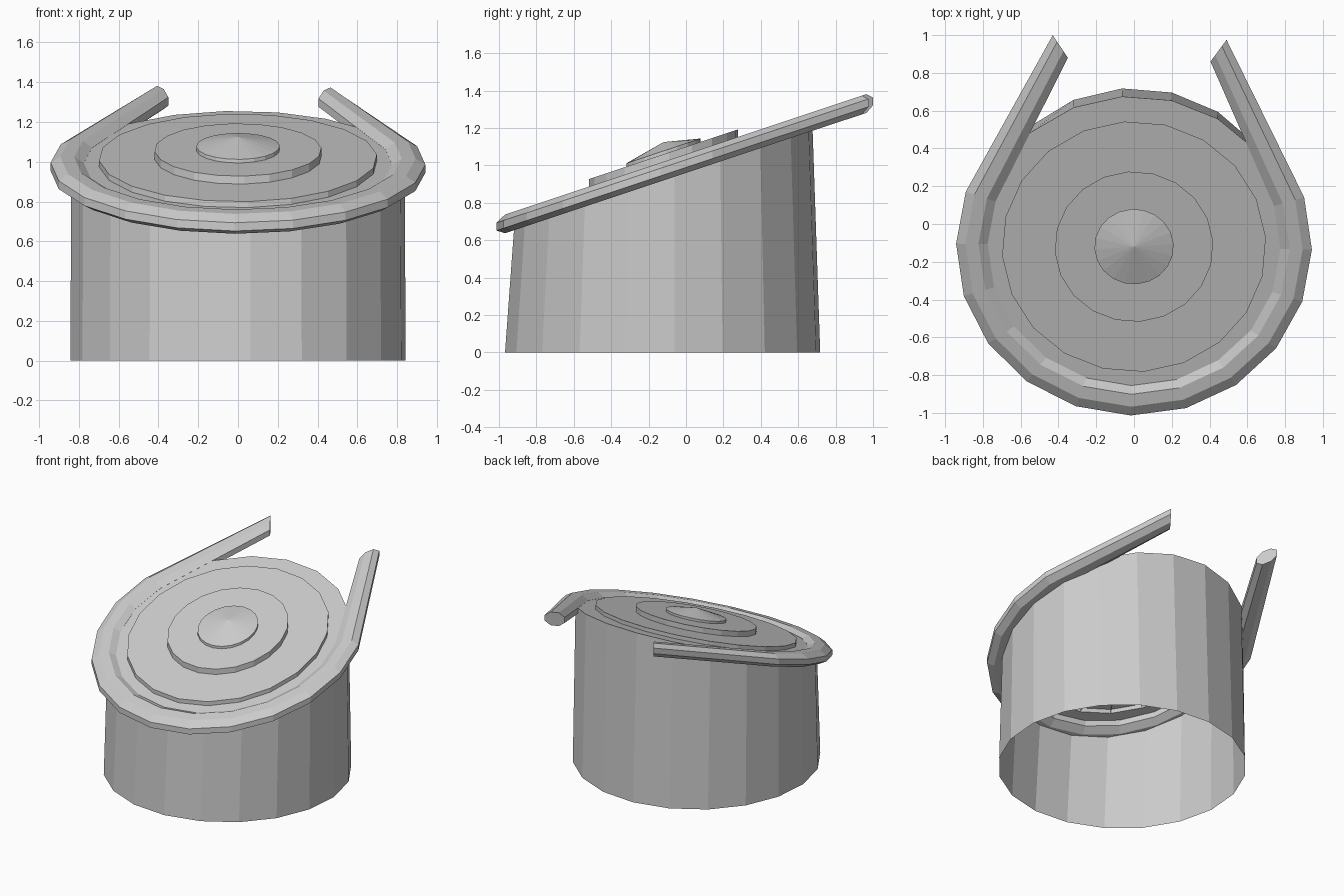
import bpy, bmesh
from math import sin, cos, radians, sqrt
from mathutils import Vector

if "Cube" in bpy.data.objects:
    bpy.data.objects.remove(bpy.data.objects["Cube"])

N = 20
SLOPE = 0.333                    # rise of the tilted top towards the back
FLAT = 1 / sqrt(1 + SLOPE ** 2)  # foreshortening of the tilted circles
CY = -0.12
START = 94.3                     # angle of the first corner of body and panels


def tilted(x, y, z):
    """Point at plan position x, y on a tilted plane whose centre height is z."""
    return Vector((x, y, z + SLOPE * (y - CY)))


def on_circle(r, deg, z):
    a = radians(deg)
    return tilted(r * cos(a), CY + r * sin(a) * FLAT, z)


def ring(r, z):
    return [on_circle(r, START + i * 360 / N, z) for i in range(N)]


def make(name, faces, weld=True):
    """Build an object from a list of faces given as point lists."""
    bm = bmesh.new()
    for pts in faces:
        bm.faces.new([bm.verts.new(p) for p in pts])
    if weld:
        bmesh.ops.remove_doubles(bm, verts=bm.verts, dist=0.0001)
    mesh = bpy.data.meshes.new(name)
    bm.to_mesh(mesh)
    bm.free()
    ob = bpy.data.objects.new(name, mesh)
    bpy.context.collection.objects.link(ob)
    return ob


def bridge(a, b, closed=True):
    n = len(a)
    return [[a[i], a[(i + 1) % n], b[(i + 1) % n], b[i]]
            for i in range(n if closed else n - 1)]


# body: open-bottomed drum with a slanted top edge and flat border
base = [Vector((0.845 * cos(radians(START + i * 360 / N)),
                -0.125 + 0.845 * sin(radians(START + i * 360 / N)), 0)) for i in range(N)]
top = ring(0.84, 0.99)
make("drum_body", bridge(base, top) + bridge(top, ring(0.70, 0.99)))


# stepped rings of wedge panels, each wedge with its own side walls
def panel_ring(name, r_out, r_in, z_low, z_high):
    lo_o, lo_i = ring(r_out, z_low), ring(r_in, z_low)
    hi_o, hi_i = ring(r_out, z_high), ring(r_in, z_high)
    faces = []
    for i in range(N):
        j = (i + 1) % N
        faces += [[hi_o[i], hi_o[j], hi_i[j], hi_i[i]],
                  [lo_o[i], lo_o[j], hi_o[j], hi_o[i]],
                  [lo_i[i], lo_o[i], hi_o[i], hi_i[i]],
                  [lo_o[j], lo_i[j], hi_i[j], hi_o[j]]]
    make(name, faces, weld=False)


panel_ring("outer_panels", 0.70, 0.42, 0.99, 1.02)
panel_ring("inner_panels", 0.42, 0.21, 1.02, 1.06)

# centre cap: short step with a shallow cone
low, high = ring(0.21, 1.06), ring(0.21, 1.078)
apex = Vector((0, CY, 1.125))
make("centre_cap", bridge(low, high) +
     [[high[i], high[(i + 1) % N], apex] for i in range(N)])

# rim bar: horseshoe of octagonal section running out into two tapering arms
stations = [((-0.43, 1.0), (-0.35, 0.88))]
for k in range(13):
    p, q = (on_circle(r, 161 + 18 * k, 0) for r in (0.942, 0.775))
    stations.append((p.xy[:], q.xy[:]))
stations.append(((0.49, 0.975), (0.405, 0.86)))

sections = []
for outer, inner in stations:
    o, i = Vector(outer), Vector(inner)
    mid, half = (o + i) / 2, (o - i) / 2
    sec = []
    for s in range(8):
        a = radians(22.5 + 45 * s)
        p = mid + half * (cos(a) / cos(radians(22.5)))
        sec.append(tilted(p.x, p.y, 0.97 + 0.05 * sin(a) / cos(radians(22.5))))
    sections.append(sec)
bar = [sections[0], sections[-1][::-1]]
for a, b in zip(sections, sections[1:]):
    bar += [f[::-1] for f in bridge(a, b)]
rim = make("horseshoe_rim", bar)
bm = bmesh.new()
bm.from_mesh(rim.data)
bmesh.ops.recalc_face_normals(bm, faces=bm.faces)
bm.to_mesh(rim.data)
bm.free()
